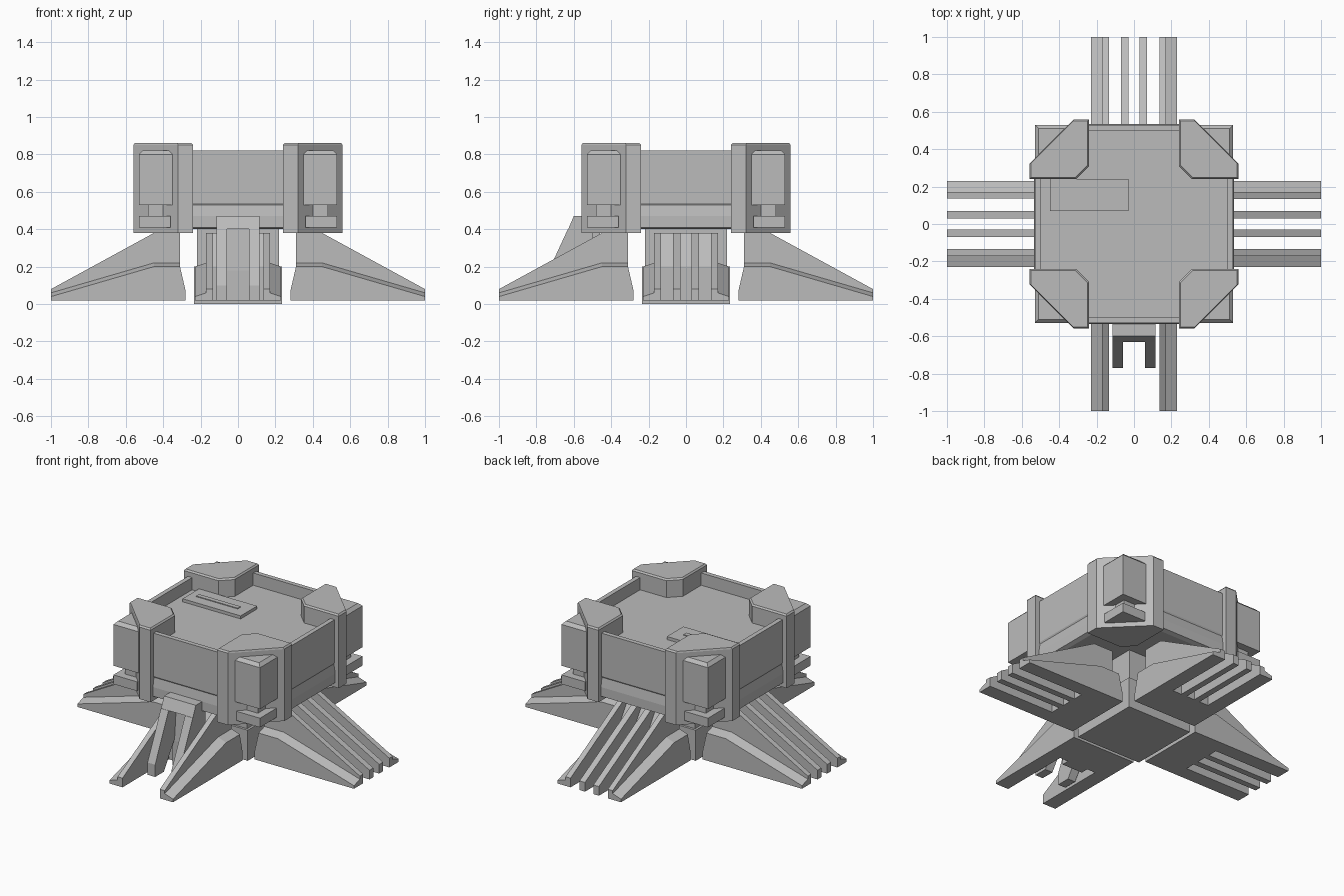
import bpy, bmesh, math
from mathutils import Matrix

cube = bpy.data.objects.get("Cube")
if cube:
    bpy.data.objects.remove(cube)

grey = bpy.data.materials.new("concrete grey")
grey.use_nodes = True
grey.diffuse_color = (0.5, 0.5, 0.5, 1)
grey.node_tree.nodes["Principled BSDF"].inputs["Base Color"].default_value = (0.5, 0.5, 0.5, 1)


def loft(name, sections, turn=0, side=False):
    """Join matching outlines, given as (points, level), into a closed solid.
    Outlines lie flat at height level, or upright at y = level when side is set."""
    bm = bmesh.new()
    rings = []
    for pts, level in sections:
        rings.append([bm.verts.new((a, level, b) if side else (a, b, level)) for a, b in pts])
    n = len(rings[0])
    for low, high in zip(rings, rings[1:]):
        for i in range(n):
            j = (i + 1) % n
            bm.faces.new((low[i], low[j], high[j], high[i]))
    bm.faces.new(rings[0])
    bm.faces.new(rings[-1])
    bmesh.ops.recalc_face_normals(bm, faces=bm.faces)
    bm.transform(Matrix.Rotation(math.radians(turn), 4, 'Z'))
    mesh = bpy.data.meshes.new(name)
    bm.to_mesh(mesh)
    bm.free()
    mesh.materials.append(grey)
    obj = bpy.data.objects.new(name, mesh)
    bpy.context.collection.objects.link(obj)
    return obj


def rect(x0, x1, y0, y1):
    return [(x0, y0), (x1, y0), (x1, y1), (x0, y1)]


def box(name, x0, x1, y0, y1, z0, z1, turn=0):
    return loft(name, [(rect(x0, x1, y0, y1), z0), (rect(x0, x1, y0, y1), z1)], turn)


def octagon(r, c=0.32):
    return [(r, -c), (r, c), (c, r), (-c, r), (-r, c), (-r, -c), (-c, -r), (c, -r)]


def inset(pts, f):
    """Shrink a corner outline towards its middle."""
    return [(0.4 + (x - 0.4) * f, 0.4 + (y - 0.4) * f) for x, y in pts]


# Sunken deck with its parapet and lower ledge
loft("deck_body", [(octagon(0.51), 0.40), (octagon(0.535), 0.41), (octagon(0.535), 0.47),
                   (octagon(0.525), 0.53), (octagon(0.53), 0.54), (octagon(0.53), 0.82),
                   (octagon(0.50), 0.82), (octagon(0.50), 0.74)])

# Thin platform lying on the deck
box("deck_platform", -0.45, -0.03, 0.07, 0.24, 0.735, 0.76)
box("deck_platform_rail", -0.40, -0.10, 0.14, 0.17, 0.755, 0.765)

# Central hub and its base plate
box("hub", -0.22, 0.22, -0.22, 0.22, 0.02, 0.41)
box("hub_base_plate", -0.235, 0.235, -0.235, 0.235, 0, 0.20)

# Corner towers with their hanging pods
tower = [(0.24, 0.31), (0.31, 0.24), (0.56, 0.24), (0.56, 0.32), (0.32, 0.56), (0.24, 0.56)]
pod = rect(0.35, 0.53, 0.35, 0.53)
for k in range(4):
    a = 90 * k
    loft("corner_tower", [(tower, 0.38), (tower, 0.85), (inset(tower, 0.95), 0.86)], a)
    loft("corner_pod", [(pod, 0.53), (pod, 0.80), (rect(0.35, 0.51, 0.35, 0.51), 0.82)], a)
    box("pod_stem", 0.36, 0.48, 0.36, 0.48, 0.46, 0.54, a)
    box("pod_foot", 0.36, 0.53, 0.36, 0.53, 0.41, 0.47, a)

# Buttress legs: upright ridges, lower outer shelves and a solid root
base = [(1, 0.02), (0.28, 0.02), (0.28, 0.07), (0.31, 0.20)]
ridge = base + [(0.31, 0.38), (0.45, 0.38), (1, 0.08)]
shelf_top = base + [(0.31, 0.22), (0.45, 0.22), (1, 0.06)]
shelf_edge = base + [(0.31, 0.20), (0.45, 0.20), (1, 0.04)]
root = base + [(0.31, 0.38), (0.40, 0.38), (0.52, 0.20), (0.52, 0.02)]
root = root[1:]
for k in range(4):
    a = 90 * k
    loft("leg_root", [(root, -0.15), (root, 0.15)], a, True)
    for s in (-1, 1):
        loft("leg_outer_ridge", [(ridge, s * 0.135), (ridge, s * 0.17)], a, True)
        loft("leg_outer_shelf", [(shelf_top, s * 0.17), (shelf_edge, s * 0.23)], a, True)
        if k != 3:
            loft("leg_inner_rib", [(ridge, s * 0.03), (ridge, s * 0.07)], a, True)

# Front entrance frame: cap, two sloping arms and a recessed door
cap = [(0.50, 0.47), (0.60, 0.47), (0.63, 0.40), (0.50, 0.40)]
arm = [(0.50, 0.40), (0.632, 0.40), (0.77, 0.10), (0.77, 0.02), (0.68, 0.02), (0.50, 0.30)]
loft("entrance_cap", [(cap, -0.115), (cap, 0.115)], -90, True)
for s in (-1, 1):
    loft("entrance_arm", [(arm, s * 0.06), (arm, s * 0.115)], -90, True)
door = [(0.46, 0.42), (0.55, 0.42), (0.57, 0.18), (0.57, 0.02), (0.46, 0.02)]
loft("entrance_door", [(door, -0.075), (door, 0.075)], -90, True)
